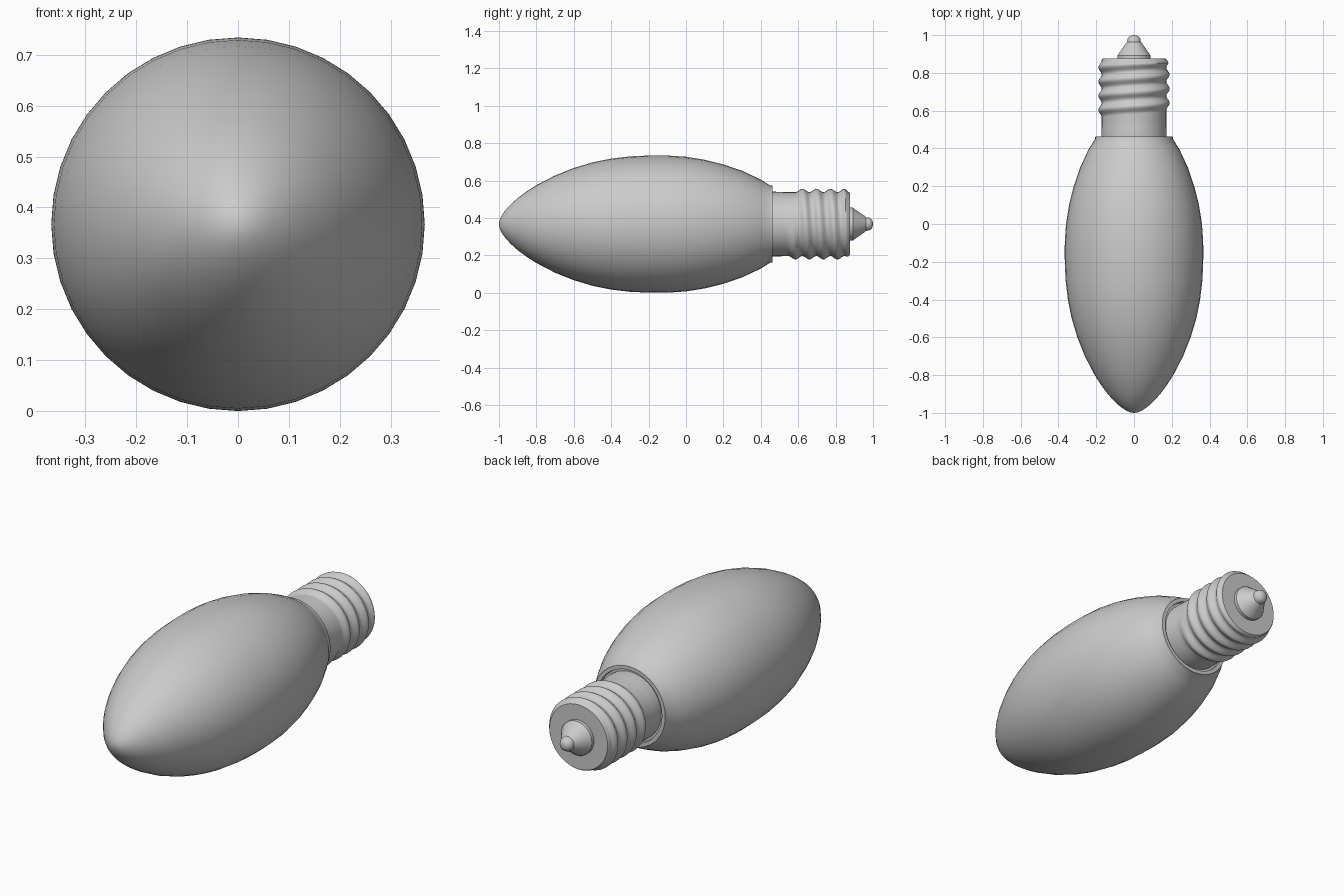
import bpy
import bmesh
from math import sin, cos, pi, floor, radians

SIDES = 40
AXIS_Z = 0.367

if "Cube" in bpy.data.objects:
    bpy.data.objects.remove(bpy.data.objects["Cube"], do_unlink=True)


def turned(name, profile, relief=lambda y, turn: 0.0, sharp=35):
    """Revolve (y, radius) pairs about the long axis, adding optional relief."""
    bm = bmesh.new()
    rings = []
    for y, r in profile:
        if r == 0:
            rings.append([bm.verts.new((0, y, AXIS_Z))] * SIDES)
            continue
        ring = []
        for i in range(SIDES):
            turn = i / SIDES
            a = -2 * pi * turn
            rr = r + relief(y, turn)
            ring.append(bm.verts.new((rr * cos(a), y, AXIS_Z + rr * sin(a))))
        rings.append(ring)
    for low, high in zip(rings, rings[1:]):
        for i in range(SIDES):
            j = (i + 1) % SIDES
            corners = dict.fromkeys((low[i], low[j], high[j], high[i]))
            bm.faces.new(list(corners))
    bmesh.ops.recalc_face_normals(bm, faces=bm.faces)
    mesh = bpy.data.meshes.new(name)
    bm.to_mesh(mesh)
    bm.free()
    obj = bpy.data.objects.new(name, mesh)
    bpy.context.collection.objects.link(obj)
    bpy.ops.object.select_all(action='DESELECT')
    obj.select_set(True)
    bpy.context.view_layer.objects.active = obj
    bpy.ops.object.shade_smooth_by_angle(angle=radians(sharp))
    return obj


# Glass envelope with a thin lip at the open end
turned("glass_bulb", [
    (-1, 0), (-0.997, 0.02), (-0.988, 0.042), (-0.97, 0.069), (-0.94, 0.103),
    (-0.9, 0.139), (-0.85, 0.176), (-0.8, 0.208), (-0.7, 0.26), (-0.6, 0.3),
    (-0.5, 0.33), (-0.4, 0.35), (-0.3, 0.362), (-0.2, 0.3665), (-0.15, 0.367),
    (-0.1, 0.3665), (0, 0.36), (0.1, 0.344), (0.2, 0.319), (0.3, 0.285),
    (0.4, 0.238), (0.448, 0.207), (0.462, 0.205), (0.462, 0.186),
    (0.45, 0.184), (0.45, 0.155)])

# Screw base: a plain neck followed by a helical rolled thread
PITCH, START, END = 0.075, 0.566, 0.87


def thread(y, turn):
    t = (y - START) / PITCH - turn
    winding = floor(t + 0.5) + turn
    grow = min(max(winding / 0.15, 0), 1)
    fade = min(max((END - y) / 0.02, 0), 1)
    return 0.018 * (0.5 + 0.5 * cos(2 * pi * t)) * grow * fade


ROWS = 56
neck = [(0.445, 0.173), (0.48, 0.173), (0.51, 0.172)]
barrel = [(0.525 + (END - 0.525) * i / ROWS, 0.171) for i in range(ROWS + 1)]
cap = [(0.876, 0.166), (0.876, 0.0)]
turned("screw_base", neck + barrel + cap, thread, sharp=50)

# Insulator cone and rounded contact tip
turned("contact_tip", [
    (0.865, 0.088), (0.893, 0.088), (0.9, 0.082), (0.957, 0.042),
    (0.963, 0.036), (0.98, 0.034), (0.991, 0.027), (0.998, 0.014), (1, 0)])
